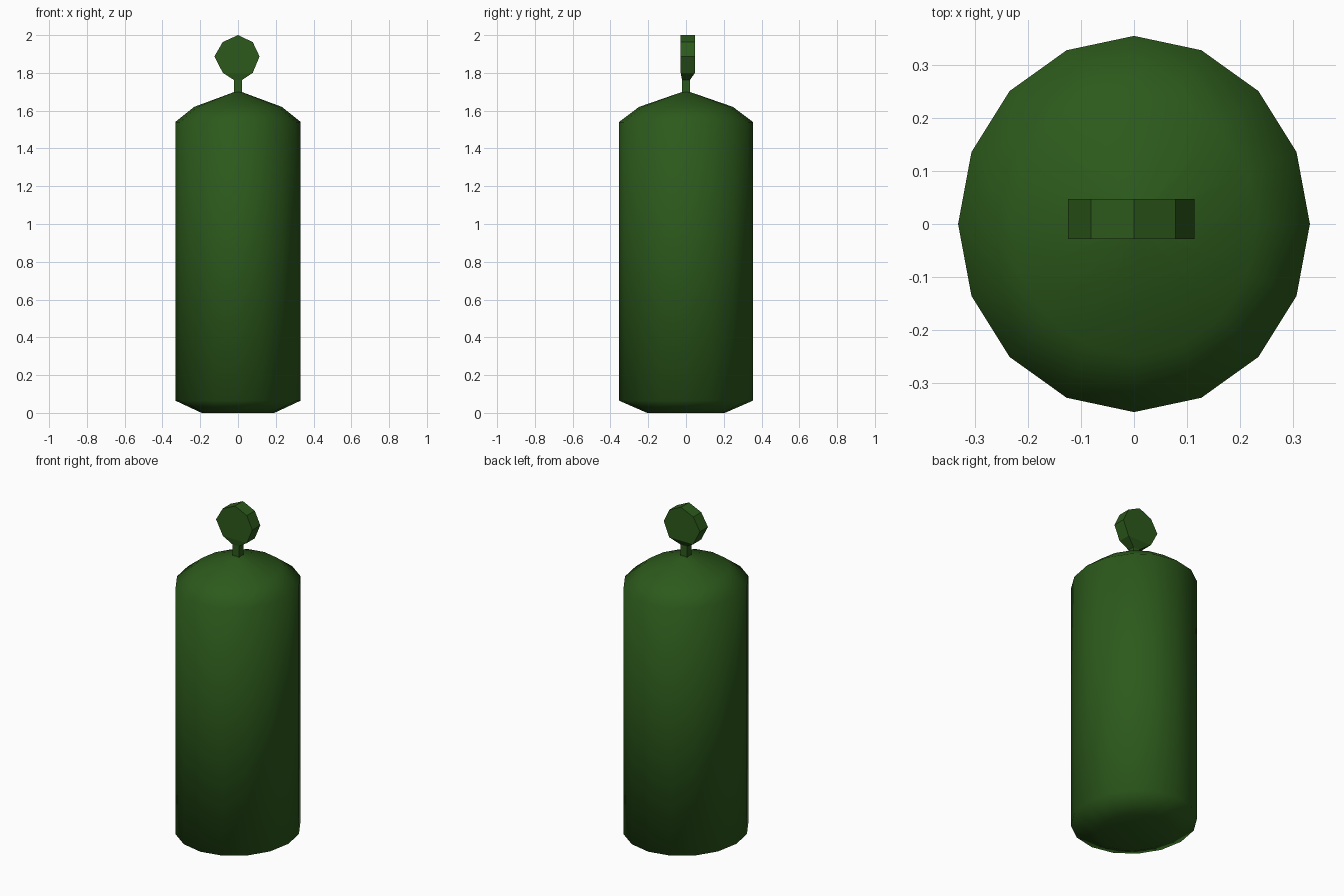
import bpy, bmesh
from math import sin, cos, pi

if "Cube" in bpy.data.objects:
    bpy.data.objects.remove(bpy.data.objects["Cube"])

mat = bpy.data.materials.new("dark_green_paint")
mat.diffuse_color = (0.025, 0.1, 0.011, 1)
mat.use_nodes = True
mat.node_tree.nodes["Principled BSDF"].inputs["Base Color"].default_value = mat.diffuse_color


def finish(name, bm, smooth):
    bmesh.ops.recalc_face_normals(bm, faces=bm.faces[:])
    for f in bm.faces:
        f.smooth = smooth
    mesh = bpy.data.meshes.new(name)
    bm.to_mesh(mesh)
    bm.free()
    mesh.materials.append(mat)
    obj = bpy.data.objects.new(name, mesh)
    bpy.context.collection.objects.link(obj)
    return obj


def bridge(bm, a, b):
    n = len(a)
    for i in range(n):
        j = (i + 1) % n
        bm.faces.new((a[i], a[j], b[j], b[i]))


# Cylinder body: slightly oval 16-sided lathe with bevelled foot and domed top
SIDES, RX, RY = 16, 0.332, 0.355
profile = [(0.58, 0.0), (1.0, 0.065), (1.0, 1.54), (0.70, 1.62), (0.05, 1.70)]
bm = bmesh.new()
rings = []
for s, z in profile:
    rings.append([bm.verts.new((RX * s * cos(2 * pi * i / SIDES),
                                RY * s * sin(2 * pi * i / SIDES), z))
                  for i in range(SIDES)])
for lower, upper in zip(rings, rings[1:]):
    bridge(bm, lower, upper)
bm.faces.new(rings[0])
bm.faces.new(rings[-1])
finish("tank_body", bm, True)

# Valve handle: seven-point disc whose underside narrows into a square stem
outline = [(-0.08, 1.80), (-0.125, 1.887), (-0.081, 1.963), (0.0, 2.0),
           (0.078, 1.963), (0.114, 1.887), (0.078, 1.80)]
bm = bmesh.new()
front = [bm.verts.new((x, -0.028, z)) for x, z in outline]
back = [bm.verts.new((x, 0.047, z)) for x, z in outline]
bm.faces.new(front)
bm.faces.new(back)
for i in range(len(outline) - 1):
    bm.faces.new((front[i], front[i + 1], back[i + 1], back[i]))

# Square stem below the handle, sunk into the dome
h = 0.021
corners = [(-h, -h), (h, -h), (h, h), (-h, h)]
neck = [bm.verts.new((x, y, 1.762)) for x, y in corners]
base = [bm.verts.new((x, y, 1.685)) for x, y in corners]
bridge(bm, [front[0], front[-1], back[-1], back[0]], neck)
bridge(bm, neck, base)
bm.faces.new(base)
finish("valve_handle", bm, False)
